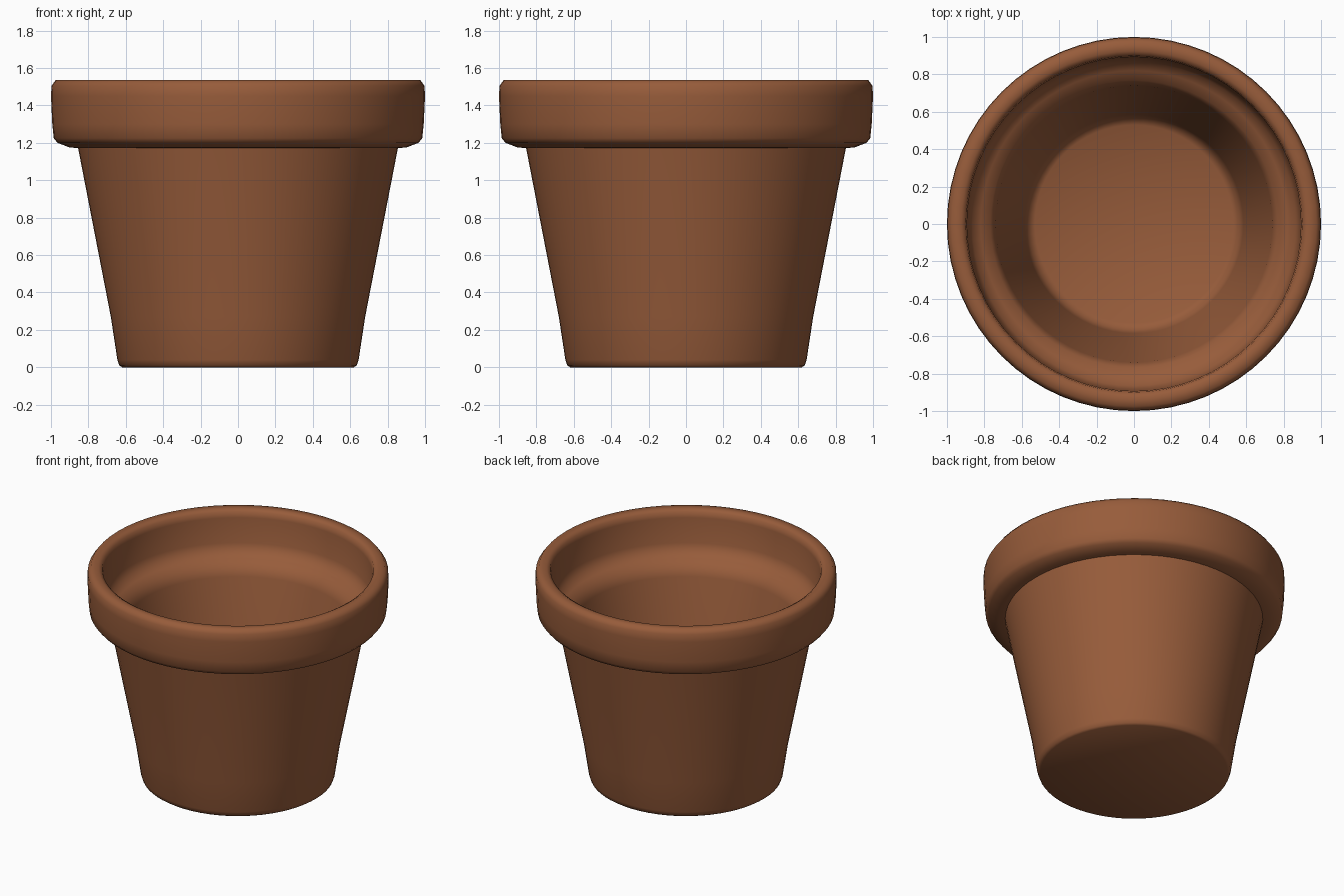
import bpy, bmesh, math

if "Cube" in bpy.data.objects:
    bpy.data.objects.remove(bpy.data.objects["Cube"])

SEGMENTS = 64

# Terracotta material
clay = bpy.data.materials.new("terracotta")
clay.diffuse_color = (0.31, 0.107, 0.043, 1.0)
clay.use_nodes = True
clay.node_tree.nodes["Principled BSDF"].inputs["Base Color"].default_value = clay.diffuse_color

# Half cross-section (radius, height): base, outer wall, rim, inner ledge, inner wall, floor
profile = [
    (0.0, 0.0), (0.62, 0.0), (0.635, 0.01), (0.645, 0.04), (0.68, 0.27), (0.855, 1.172),
    (0.90, 1.175), (0.965, 1.20), (0.985, 1.225), (0.993, 1.30), (1.0, 1.45),
    (0.997, 1.505), (0.975, 1.535), (0.925, 1.535), (0.90, 1.52), (0.893, 1.48),
    (0.885, 1.30), (0.865, 1.25), (0.82, 1.215), (0.768, 1.195), (0.74, 1.12),
    (0.585, 0.20), (0.565, 0.13), (0.53, 0.11), (0.0, 0.10),
]

# Spin the cross-section into a closed pot
bm = bmesh.new()
rings = []
for r, z in profile:
    if r == 0:
        rings.append([bm.verts.new((0, 0, z))])
    else:
        rings.append([bm.verts.new((r * math.cos(2 * math.pi * i / SEGMENTS),
                                    r * math.sin(2 * math.pi * i / SEGMENTS), z))
                      for i in range(SEGMENTS)])
for a, b in zip(rings, rings[1:]):
    for i in range(SEGMENTS):
        j = (i + 1) % SEGMENTS
        if len(a) == 1:
            bm.faces.new((a[0], b[j], b[i]))
        elif len(b) == 1:
            bm.faces.new((a[i], a[j], b[0]))
        else:
            bm.faces.new((a[i], a[j], b[j], b[i]))
bmesh.ops.recalc_face_normals(bm, faces=bm.faces[:])
mesh = bpy.data.meshes.new("flower_pot")
bm.to_mesh(mesh)
bm.free()

pot = bpy.data.objects.new("flower_pot", mesh)
bpy.context.collection.objects.link(pot)
mesh.materials.append(clay)

# Smooth shading with a crease under the rim
bpy.context.view_layer.objects.active = pot
pot.select_set(True)
bpy.ops.object.shade_smooth_by_angle(angle=math.radians(65))
